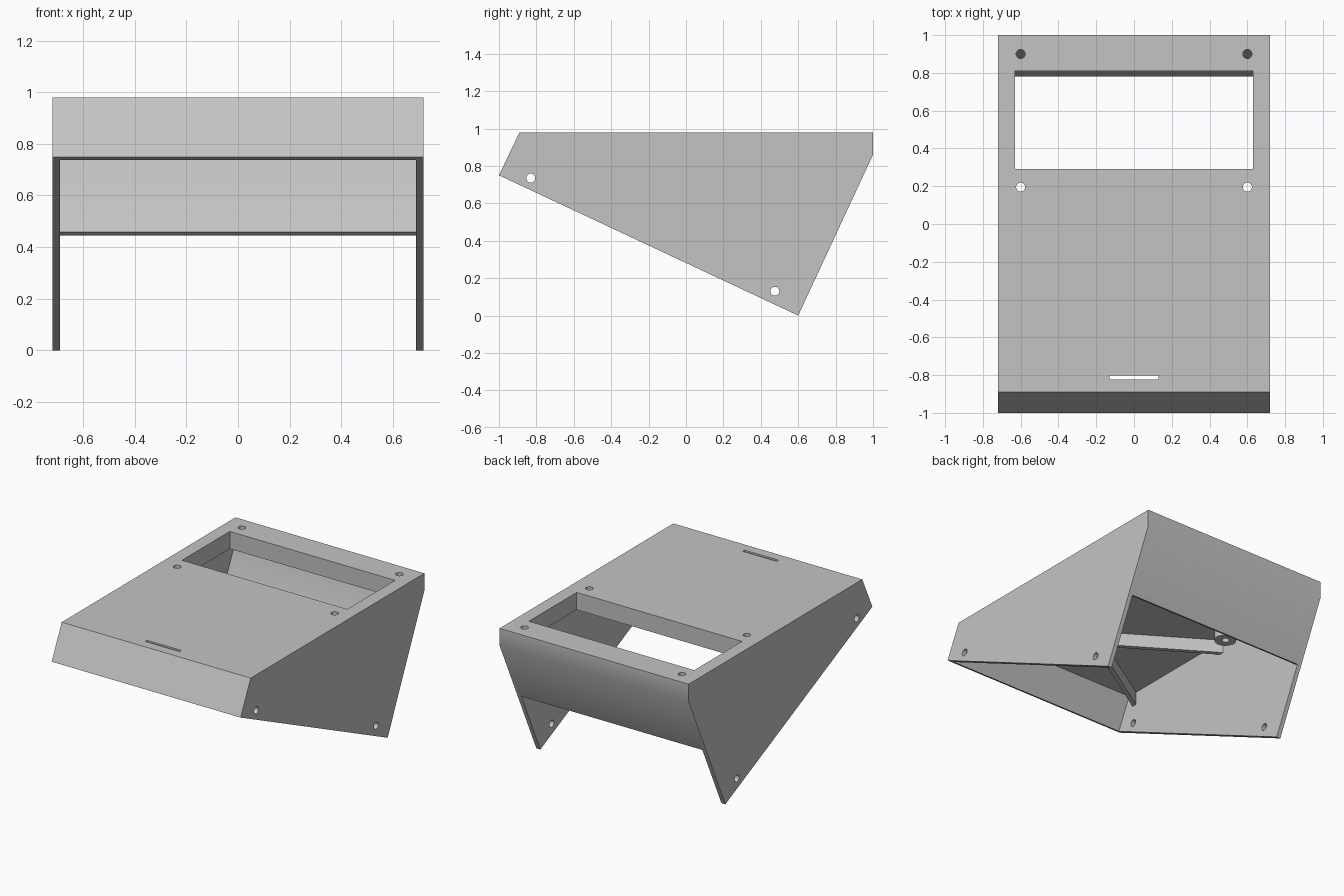
import bpy
import bmesh
from math import atan2, hypot, pi
from mathutils import Matrix, Vector

cube = bpy.data.objects.get("Cube")
if cube:
    bpy.data.objects.remove(cube, do_unlink=True)

grey = bpy.data.materials.new("plain grey")
grey.use_nodes = True
grey.diffuse_color = (0.55, 0.55, 0.55, 1)
grey.node_tree.nodes["Principled BSDF"].inputs["Base Color"].default_value = (0.55, 0.55, 0.55, 1)


def finish(name, bm):
    bmesh.ops.recalc_face_normals(bm, faces=bm.faces)
    mesh = bpy.data.meshes.new(name)
    bm.to_mesh(mesh)
    bm.free()
    mesh.materials.append(grey)
    obj = bpy.data.objects.new(name, mesh)
    bpy.context.collection.objects.link(obj)
    return obj


def prism(name, profile, half_width):
    """Side profile in y and z, extruded across x."""
    bm = bmesh.new()
    face = bm.faces.new([bm.verts.new((-half_width, y, z)) for y, z in profile])
    new = bmesh.ops.extrude_face_region(bm, geom=[face])["geom"]
    verts = [v for v in new if isinstance(v, bmesh.types.BMVert)]
    bmesh.ops.translate(bm, verts=verts, vec=(2 * half_width, 0, 0))
    return finish(name, bm)


def box(name, center, size, turn=0):
    bm = bmesh.new()
    matrix = (Matrix.Translation(center) @ Matrix.Rotation(turn, 4, 'Z')
              @ Matrix.Diagonal(Vector(size).to_4d()))
    bmesh.ops.create_cube(bm, size=1, matrix=matrix)
    return finish(name, bm)


def cylinder(name, center, radius, depth, axis='Z'):
    bm = bmesh.new()
    turn = Matrix.Rotation(pi / 2 if axis == 'X' else 0, 4, 'Y')
    bmesh.ops.create_cone(bm, cap_ends=True, segments=32, radius1=radius, radius2=radius,
                          depth=depth, matrix=Matrix.Translation(center) @ turn)
    return finish(name, bm)


def combine(target, tool, operation='DIFFERENCE'):
    """Apply a boolean and discard the tool."""
    tool.hide_render = True
    mod = target.modifiers.new("cut", 'BOOLEAN')
    mod.operation = operation
    mod.solver = 'EXACT'
    mod.object = tool
    bpy.context.view_layer.objects.active = target
    bpy.ops.object.modifier_apply(modifier=mod.name)
    bpy.data.objects.remove(tool, do_unlink=True)


# Wedge housing, hollowed so that the underside and lower back stay open
outline = [(-1, 0.75), (-0.89, 0.98), (1, 0.98), (1, 0.86), (0.6, 0)]
hollow = [(-1.059, 0.557), (-0.871, 0.95), (0.97, 0.95), (0.97, 0.867),
          (0.78, 0.458), (0.961, 0.374), (0.9, -0.3), (0.6, -0.3)]
housing = prism("housing", outline, 0.72)
combine(housing, prism("hollow_cutter", hollow, 0.69))

# Deep rim around the rectangular opening
combine(housing, box("rim", (0, 0.55, 0.913), (1.32, 0.58, 0.106)), 'UNION')
combine(housing, box("opening_cutter", (0, 0.55, 0.95), (1.26, 0.52, 0.3)))

# Narrow slot near the front
combine(housing, box("slot_cutter", (0, -0.813, 0.97), (0.26, 0.02, 0.1)))

# Screw holes through both side walls
for y, z in [(-0.83, 0.735), (0.475, 0.13)]:
    combine(housing, cylinder("side_hole_cutter", (0, y, z), 0.024, 2, 'X'))

# Screw bosses at the corners of the opening, drilled with the top plate
for side, x in [("right", -0.6), ("left", 0.6)]:
    for end, y in [("front", 0.195), ("back", 0.9)]:
        boss = cylinder(f"{side}_{end}_boss", (x, y, 0.91), 0.07, 0.1)
        for part in (housing, boss):
            combine(part, cylinder("screw_cutter", (x, y, 0.92), 0.024, 0.3))

# Crossed stiffening ribs under the top plate
run, rise = 1.40, 0.88
for name, sign in [("rising_rib", 1), ("falling_rib", -1)]:
    box(name, (0, -0.385, 0.91), (hypot(run, rise), 0.03, 0.1), sign * atan2(rise, run))

# Smooth round holes and bosses, keep flat faces crisp
for obj in bpy.context.collection.objects:
    if obj.type == 'MESH' and grey.name in obj.data.materials:
        bpy.ops.object.select_all(action='DESELECT')
        obj.select_set(True)
        bpy.context.view_layer.objects.active = obj
        bpy.ops.object.shade_smooth_by_angle()
